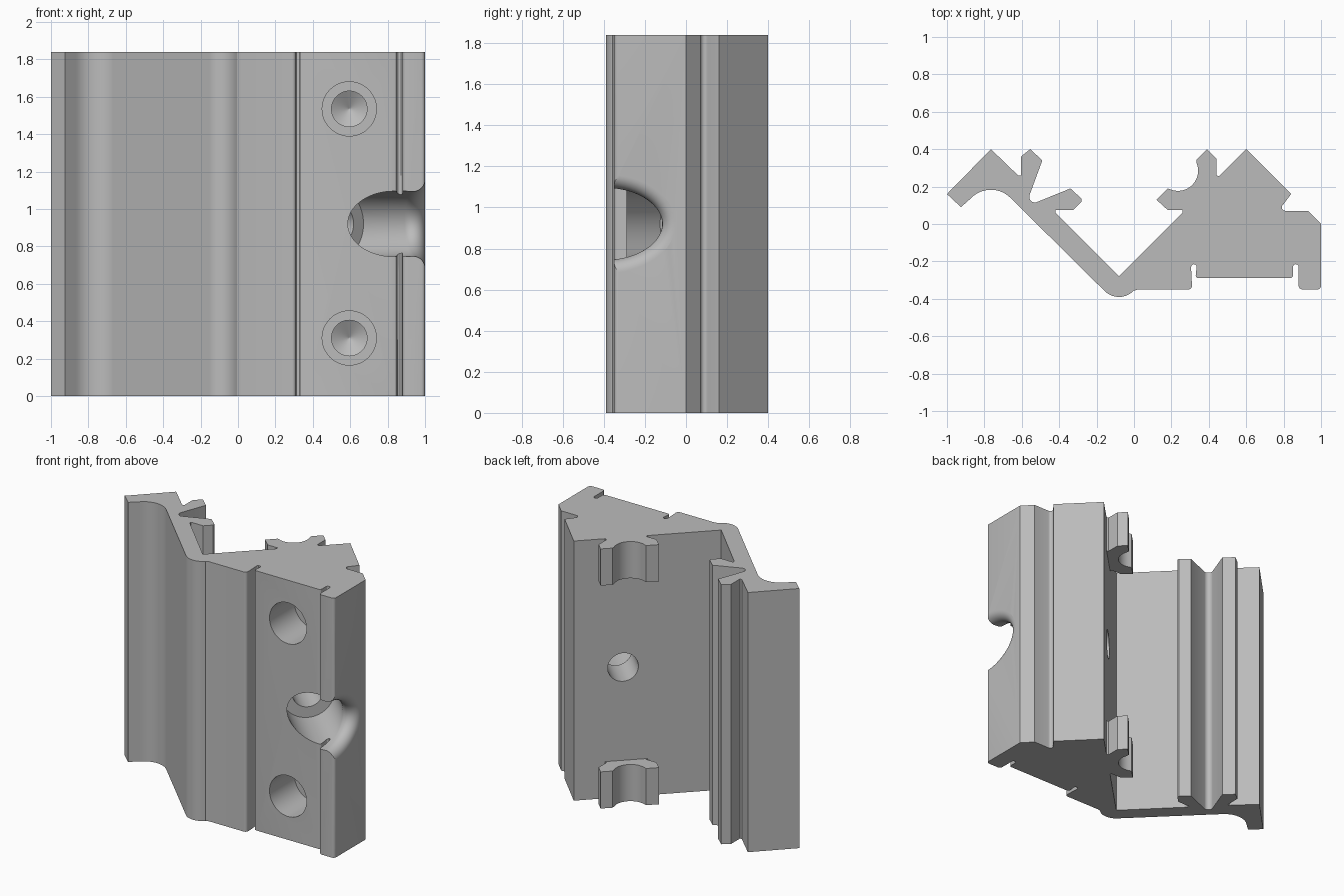
import bpy, bmesh
from math import sin, cos, radians, pi, sqrt
from mathutils import Vector

cube = bpy.data.objects.get("Cube")
if cube:
    bpy.data.objects.remove(cube)

H = 1.84        # height of the extrusion
CLIP_H = 0.26
MID = H / 2

grey = bpy.data.materials.new("plain grey")
grey.use_nodes = True
COLOR = (0.5, 0.5, 0.5, 1)
grey.diffuse_color = COLOR
grey.node_tree.nodes["Principled BSDF"].inputs["Base Color"].default_value = COLOR


def arc(cx, cy, r, a0, a1, n=8):
    """Points on an arc, angles in degrees."""
    angles = [radians(a0 + (a1 - a0) * i / n) for i in range(n + 1)]
    return [(cx + r * cos(a), cy + r * sin(a)) for a in angles]


def finish(name, bm):
    bmesh.ops.recalc_face_normals(bm, faces=bm.faces)
    mesh = bpy.data.meshes.new(name)
    bm.to_mesh(mesh)
    bm.free()
    mesh.materials.append(grey)
    ob = bpy.data.objects.new(name, mesh)
    bpy.context.collection.objects.link(ob)
    return ob


def extrude(name, outline, z0, z1):
    bm = bmesh.new()
    face = bm.faces.new([bm.verts.new((x, y, z0)) for x, y in outline])
    top = bmesh.ops.extrude_face_region(bm, geom=[face])["geom"]
    moved = [v for v in top if isinstance(v, bmesh.types.BMVert)]
    bmesh.ops.translate(bm, verts=moved, vec=(0, 0, z1 - z0))
    return finish(name, bm)


def loft(name, rings):
    """Closed solid through rings that have equal point counts."""
    bm = bmesh.new()
    loops = [[bm.verts.new(p) for p in ring] for ring in rings]
    for a, b in zip(loops, loops[1:]):
        for i in range(len(a)):
            j = (i + 1) % len(a)
            bm.faces.new((a[i], a[j], b[j], b[i]))
    bm.faces.new(loops[0])
    bm.faces.new(loops[-1])
    return finish(name, bm)


def drill(name, start, direction, steps, n=48):
    """Stepped round cutter; steps are (distance along axis, radius)."""
    d = Vector(direction).normalized()
    w = Vector((0, 0, 1))
    u = w.cross(d)
    rings = []
    for t, r in steps:
        rings.append([start + d * t + (u * cos(a) + w * sin(a)) * r
                      for a in (2 * pi * i / n for i in range(n))])
    return loft(name, rings)


def cut(ob, cutter):
    mod = ob.modifiers.new("cut", "BOOLEAN")
    mod.operation = "DIFFERENCE"
    mod.solver = "EXACT"
    mod.object = cutter
    bpy.context.view_layer.objects.active = ob
    bpy.ops.object.modifier_apply(modifier=mod.name)
    bpy.data.objects.remove(cutter)


# Rail body outline, clockwise from the far left corner
outline = [(-1, 0.16), (-0.765, 0.4), (-0.62, 0.26), (-0.605, 0.26), (-0.605, 0.36), (-0.555, 0.4), (-0.49, 0.34)]
outline += arc(-0.53, 0.145, 0.03, 160, 285, 6)           # between the two hooks
outline += [(-0.34, 0.19), (-0.28, 0.135), (-0.28, 0.12), (-0.325, 0.075), (-0.42, 0.075), (-0.42, 0.06)]
outline += [(-0.08, -0.28), (0.6, 0.4), (0.84, 0.16)]     # V groove and peak
outline += arc(0.81, 0.09, 0.02, 120, 270, 6)
outline += [(0.93, 0.07), (1, 0)]
outline += arc(0.98, -0.33, 0.02, 0, -90, 4)
outline += arc(0.9, -0.33, 0.02, -90, -180, 4)
outline += arc(0.865, -0.23, 0.015, 0, 180, 6)            # right slot
outline += arc(0.835, -0.275, 0.015, 0, -90, 3)
outline += arc(0.345, -0.275, 0.015, -90, -180, 3)
outline += arc(0.32, -0.23, 0.015, 0, 180, 6)             # left slot
outline += arc(0.29, -0.33, 0.02, 0, -90, 4)
outline += [(0.02, -0.35), (-0.005, -0.358)]
outline += arc(-0.08, -0.28, 0.11, -48, -135, 10)         # rounded foot
outline += arc(-0.765, 0.035, 0.148, 45, 135, 14)         # hollow under the left arm
outline += [(-0.925, 0.09)]
body = extrude("rail_body", outline, 0, H)

# Two blind mounting holes in the front
for z in (0.31, H - 0.305):
    cut(body, drill("mount_cutter", Vector((0.595, -0.5, z)), (0, 1, 0),
                    [(0, 0.145), (0.49, 0.145), (0.49, 0.095), (0.58, 0.095), (0.635, 0.002)]))

# Diagonal recess with a rounded mouth on the right face
R, FILLET, C, DEPTH, N = 0.175, 0.065, 0.545, 0.64, 64
axis = Vector((-1, 1, 0)).normalized()
across = Vector((1, 1, 0)).normalized()
start = Vector((1, C - 1, MID))
X = Vector((1, 0, 0))
rings = [[] for _ in range(12)]
for i in range(N):
    a = 2 * pi * i / N
    out = across * cos(a) + Vector((0, 0, sin(a)))
    ball = start + axis * (sqrt(2) * FILLET + (R + FILLET) * cos(a)) + out * (R + FILLET)
    rings[0].append(start + axis * DEPTH + out * R)
    for k in range(10):
        rings[k + 1].append(ball + (-out).slerp(X, k / 9) * FILLET)
    rings[11].append(ball + X * (FILLET + 0.3))
cut(body, loft("recess_cutter", rings))
cut(body, drill("bore_cutter", start, axis, [(DEPTH - 0.1, 0.1), (1.2, 0.1)]))

# Clips on the groove wall, at the top and bottom
clip = [(0.26, 0.06), (0.26, 0.075), (0.18, 0.075), (0.12, 0.13), (0.18, 0.19)]
clip += arc(0.235, 0.285, 0.108, -110, 22, 16)
clip += [(0.335, 0.345), (0.39, 0.4), (0.44, 0.35), (0.44, 0.26), (0.455, 0.255)]
clips = [extrude("lower_clip", clip, 0, CLIP_H), extrude("upper_clip", clip, H - CLIP_H, H)]

# Smooth the curved surfaces, keep the corners crisp
for ob in [body] + clips:
    bpy.ops.object.select_all(action="DESELECT")
    ob.select_set(True)
    bpy.context.view_layer.objects.active = ob
    bpy.ops.object.shade_smooth_by_angle(angle=radians(30))
